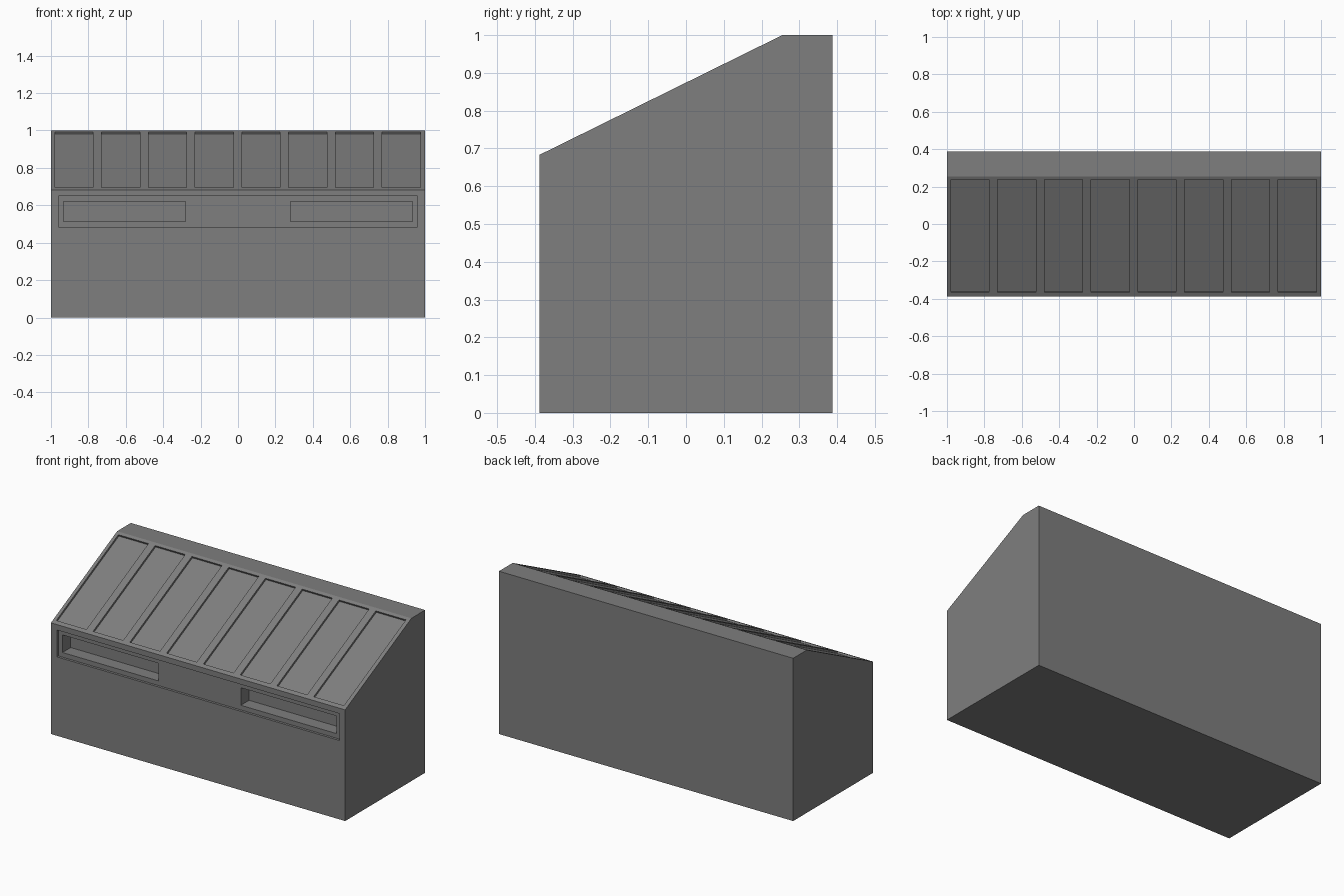
import bpy, bmesh, math
from mathutils import Matrix, Vector

if "Cube" in bpy.data.objects:
    bpy.data.objects.remove(bpy.data.objects["Cube"])

grey = bpy.data.materials.new("mid_grey")
grey.diffuse_color = (0.21, 0.21, 0.21, 1)
grey.use_nodes = True
grey.node_tree.nodes["Principled BSDF"].inputs["Base Color"].default_value = grey.diffuse_color


def finish(name, bm):
    bmesh.ops.recalc_face_normals(bm, faces=bm.faces)
    me = bpy.data.meshes.new(name)
    bm.to_mesh(me)
    bm.free()
    me.materials.append(grey)
    ob = bpy.data.objects.new(name, me)
    bpy.context.collection.objects.link(ob)
    return ob


def add_box(bm, centre, size, tilt=0.0):
    m = (Matrix.Translation(centre) @ Matrix.Rotation(tilt, 4, 'X')
         @ Matrix.Diagonal((*size, 1)))
    bmesh.ops.create_cube(bm, size=1, matrix=m)


def carve(target, name, bm):
    cutter = finish(name, bm)
    cutter.hide_render = True
    cutter.hide_set(True)
    mod = target.modifiers.new(name, 'BOOLEAN')
    mod.operation = 'DIFFERENCE'
    mod.solver = 'EXACT'
    mod.object = cutter


# Body: side profile with a sloping top, extruded along x
Y, EAVE, RIDGE = 0.388, 0.683, 0.255
profile = [(-Y, 0), (Y, 0), (Y, 1), (RIDGE, 1), (-Y, EAVE)]
bm = bmesh.new()
side = bm.faces.new([bm.verts.new((-1, y, z)) for y, z in profile])
ext = bmesh.ops.extrude_face_region(bm, geom=[side], use_keep_orig=True)
moved = [v for v in ext['geom'] if isinstance(v, bmesh.types.BMVert)]
bmesh.ops.translate(bm, verts=moved, vec=(2, 0, 0))
body = finish("cabinet_body", bm)

# Eight shallow panels sunk into the slope
slope = (1 - EAVE) / (RIDGE + Y)
tilt = math.atan(slope)
y0, y1 = -0.365, 0.237
mid = (y0 + y1) / 2
bm = bmesh.new()
for i in range(8):
    add_box(bm, Vector((-0.877 + 0.25 * i, mid, EAVE + slope * (mid + Y))),
            (0.205, (y1 - y0) / math.cos(tilt), 0.024), tilt)
carve(body, "roof_panel_cutter", bm)

# Shallow band across the upper front
bm = bmesh.new()
add_box(bm, (0, -Y, 0.567), (1.92, 0.03, 0.165))
carve(body, "front_band_cutter", bm)

# Two deeper slots inside the band
bm = bmesh.new()
for s in (-1, 1):
    add_box(bm, (s * 0.606, -Y, 0.567), (0.652, 0.19, 0.108))
carve(body, "front_slot_cutter", bm)
